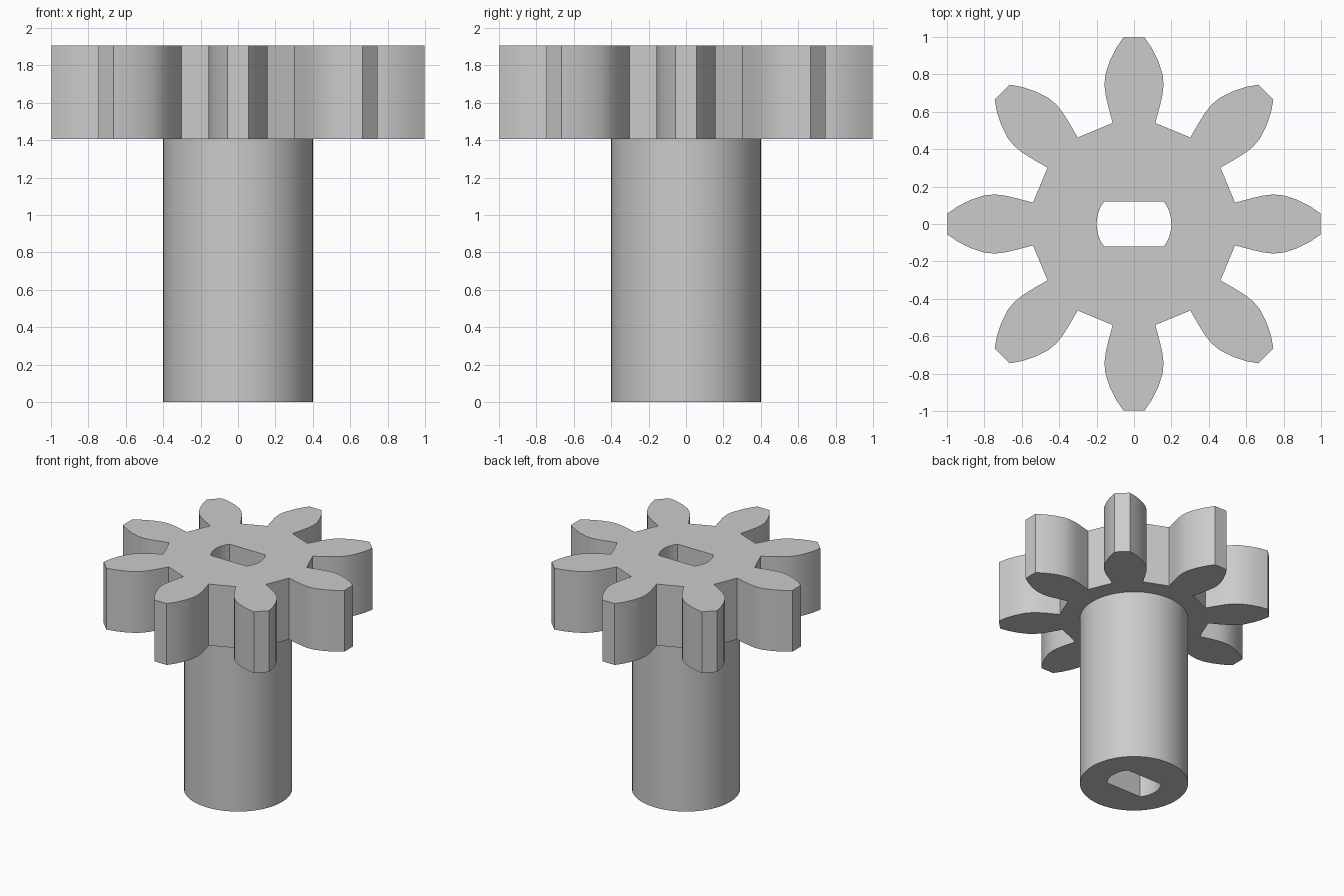
import bpy, bmesh, math
from mathutils import Matrix, Vector

cube = bpy.data.objects.get("Cube")
if cube:
    bpy.data.objects.remove(cube)

TEETH = 8
SHAFT_TOP, GEAR_TOP = 1.405, 1.905
SHAFT_R, BORE_R, BORE_FLAT = 0.4, 0.2, 0.12

steel = bpy.data.materials.new("plain grey")
steel.use_nodes = True
grey = (0.6, 0.6, 0.6, 1)
steel.diffuse_color = grey
steel.node_tree.nodes["Principled BSDF"].inputs["Base Color"].default_value = grey


def arc(radius, start, end, steps):
    return [Vector((radius * math.cos(a), radius * math.sin(a)))
            for a in (start + (end - start) * i / steps for i in range(steps + 1))]


def gear_outline():
    # half tooth pointing along +x, from root to tip
    half = [Vector(p) for p in ((0.54, 0.114), (0.63, 0.138), (0.69, 0.152), (0.745, 0.158),
                                (0.80, 0.153), (0.87, 0.13), (0.94, 0.096), (0.998, 0.056))]
    tooth = [Vector((p.x, -p.y)) for p in half] + half[::-1]
    return [Matrix.Rotation(math.tau * i / TEETH, 2) @ p
            for i in range(TEETH) for p in tooth]


def bore_outline():
    # round bore with two flats
    a = math.asin(BORE_FLAT / BORE_R)
    return arc(BORE_R, -a, a, 10) + arc(BORE_R, math.pi - a, math.pi + a, 10)


def ring(bm, outline, z):
    verts = [bm.verts.new((p.x, p.y, z)) for p in outline]
    edges = [bm.edges.new((v, verts[i - 1])) for i, v in enumerate(verts)]
    return verts, edges


def wall(bm, low, high):
    for i in range(len(low[0])):
        bm.faces.new((low[0][i - 1], low[0][i], high[0][i], high[0][i - 1]))


def cap(bm, outer, inner):
    bmesh.ops.triangle_fill(bm, edges=outer[1] + inner[1], use_beauty=True)


bm = bmesh.new()
gear, bore = gear_outline(), bore_outline()
circle = arc(SHAFT_R, 0, math.tau, 64)[:-1]

# toothed head
gear_low, gear_high = ring(bm, gear, SHAFT_TOP), ring(bm, gear, GEAR_TOP)
wall(bm, gear_low, gear_high)

# shaft
shaft_low, shaft_high = ring(bm, circle, 0), ring(bm, circle, SHAFT_TOP)
wall(bm, shaft_low, shaft_high)

# keyed bore through the full height
bore_low, bore_high = ring(bm, bore, 0), ring(bm, bore, GEAR_TOP)
wall(bm, bore_low, bore_high)

# end faces and the underside of the head
cap(bm, gear_high, bore_high)
cap(bm, gear_low, shaft_high)
cap(bm, shaft_low, bore_low)
bmesh.ops.recalc_face_normals(bm, faces=bm.faces)

mesh = bpy.data.meshes.new("pinion_gear_with_shaft")
bm.to_mesh(mesh)
bm.free()
mesh.materials.append(steel)
pinion = bpy.data.objects.new("pinion_gear_with_shaft", mesh)
bpy.context.collection.objects.link(pinion)

bpy.ops.object.select_all(action="DESELECT")
pinion.select_set(True)
bpy.context.view_layer.objects.active = pinion
bpy.ops.object.shade_smooth_by_angle(angle=math.radians(30))
